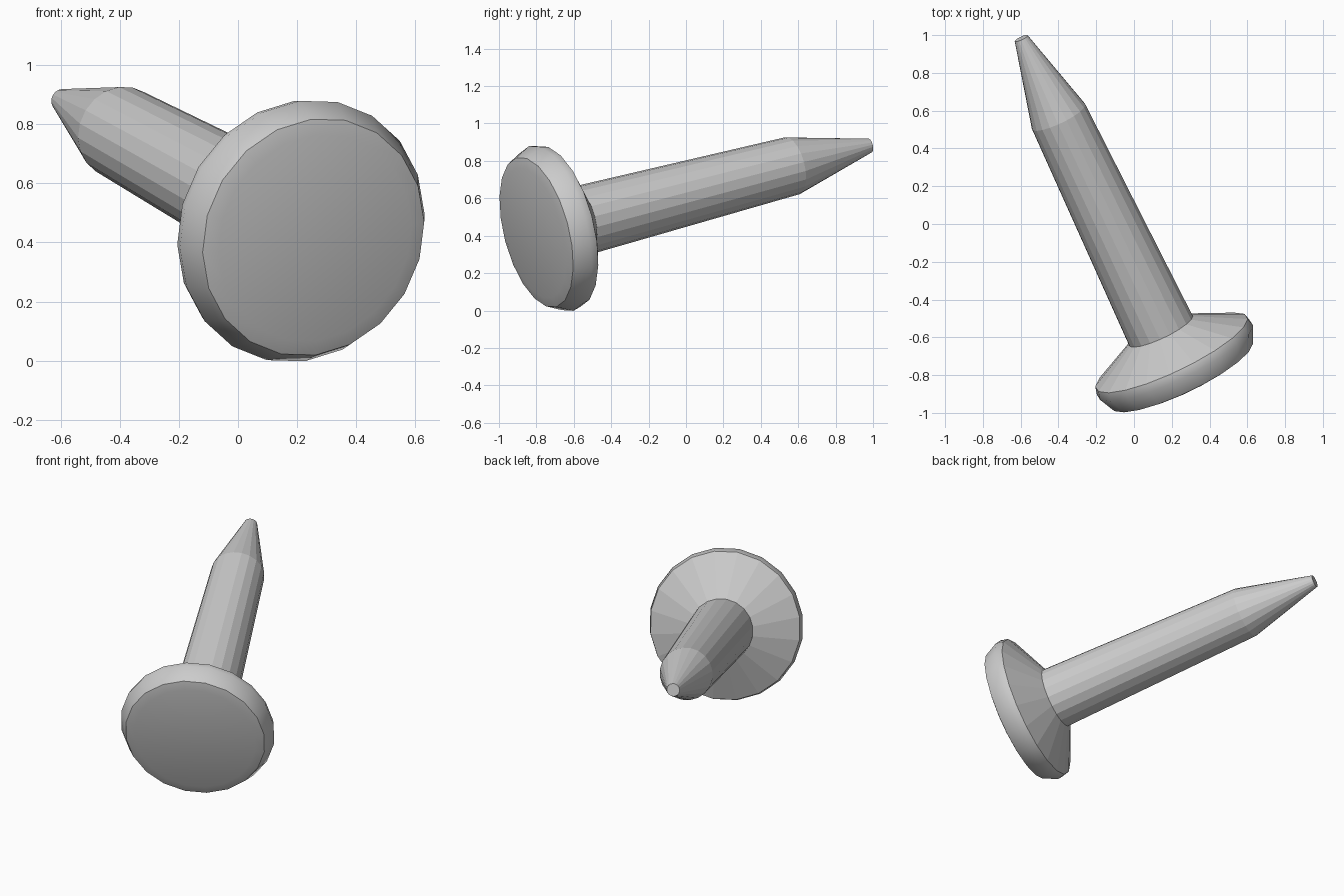
import bpy, bmesh
from math import sin, cos, pi, radians
from mathutils import Vector, Matrix

if "Cube" in bpy.data.objects:
    bpy.data.objects.remove(bpy.data.objects["Cube"])

SIDES = 20
PHASE = radians(3)
cap_centre = Vector((0.255, -0.80, 0.418))
tip_centre = Vector((-0.597, 0.983, 0.882))

# Frame whose local z runs along the pin, from the head to the tip
axis = (tip_centre - cap_centre).normalized()
length = (tip_centre - cap_centre).length
side = Vector((axis.z, 0, -axis.x)).normalized()
frame = Matrix((side, axis.cross(side), axis)).transposed().to_4x4()
frame.translation = cap_centre


def lathe(name, profile, smooth_bands=(), sharp_rings=()):
    """Closed turned solid from (radius, distance along axis) points."""
    bm = bmesh.new()
    angles = [PHASE + 2 * pi * i / SIDES for i in range(SIDES)]
    rings = [[bm.verts.new((r * cos(a), r * sin(a), s)) for a in angles]
             for r, s in profile]
    bm.faces.new(rings[0][::-1]).smooth = 0 in smooth_bands
    bm.faces.new(rings[-1])
    for k, (low, high) in enumerate(zip(rings, rings[1:])):
        for i in range(SIDES):
            j = (i + 1) % SIDES
            face = bm.faces.new((low[i], low[j], high[j], high[i]))
            face.smooth = k in smooth_bands
    for k in sharp_rings:
        for i in range(SIDES):
            bm.edges.get((rings[k][i - 1], rings[k][i])).smooth = False
    mesh = bpy.data.meshes.new(name)
    bm.to_mesh(mesh)
    bm.free()
    obj = bpy.data.objects.new(name, mesh)
    obj.matrix_world = frame
    bpy.context.collection.objects.link(obj)
    return obj


# Softly crowned cap, rounded rim and conical back of the head
lathe("head",
      [(0.36, -0.014), (0.413, 0.0), (0.456, 0.09), (0.445, 0.135), (0.187, 0.27)],
      smooth_bands=(0, 1, 2), sharp_rings=(1, 3))

# Slightly tapered shaft with a blunt point
lathe("shaft", [(0.187, 0.27), (0.157, 1.557), (0.038, length)])
